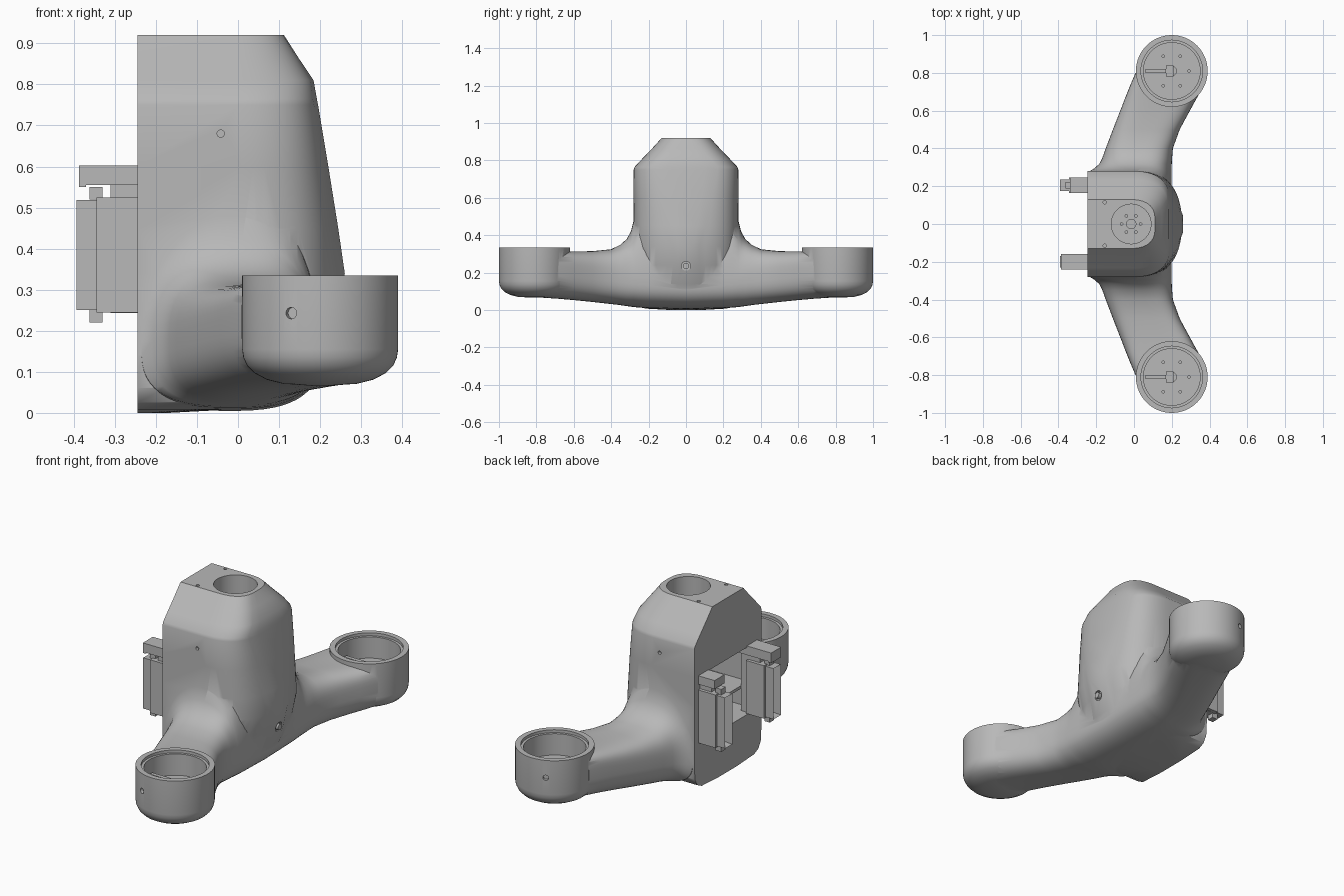
import bpy, bmesh, math
from mathutils import Matrix, Vector

cube = bpy.data.objects.get("Cube")
if cube:
    bpy.data.objects.remove(cube, do_unlink=True)

grey = bpy.data.materials.new("plain_grey")
grey.use_nodes = True
grey.diffuse_color = (0.48, 0.48, 0.48, 1)
grey.node_tree.nodes["Principled BSDF"].inputs["Base Color"].default_value = (0.48, 0.48, 0.48, 1)


def finish(name, bm):
    bmesh.ops.recalc_face_normals(bm, faces=bm.faces)
    mesh = bpy.data.meshes.new(name)
    bm.to_mesh(mesh)
    bm.free()
    mesh.materials.append(grey)
    ob = bpy.data.objects.new(name, mesh)
    bpy.context.collection.objects.link(ob)
    return ob


def loft(name, rings):
    bm = bmesh.new()
    loops = [[bm.verts.new(p) for p in ring] for ring in rings]
    n = len(loops[0])
    for a, b in zip(loops, loops[1:]):
        for i in range(n):
            j = (i + 1) % n
            bm.faces.new((a[i], a[j], b[j], b[i]))
    bm.faces.new(loops[0])
    bm.faces.new(loops[-1])
    return finish(name, bm)


def box(name, low, high, recess=False):
    bm = bmesh.new()
    low, high = Vector(low), Vector(high)
    bmesh.ops.create_cube(bm, size=1, matrix=Matrix.Translation((low + high) / 2)
                          @ Matrix.Diagonal((*(high - low), 1)))
    if recess:  # hollow out the face that looks backwards
        bm.normal_update()
        face = min(bm.faces, key=lambda f: f.calc_center_median().x)
        bmesh.ops.inset_individual(bm, faces=[face], thickness=0.012)
        bmesh.ops.translate(bm, verts=face.verts, vec=(0.04, 0, 0))
    return finish(name, bm)


def cylinder(name, centre, radius, depth, axis=(0, 0, 1), sides=48):
    bm = bmesh.new()
    turn = Vector((0, 0, 1)).rotation_difference(Vector(axis)).to_matrix().to_4x4()
    bmesh.ops.create_cone(bm, cap_ends=True, segments=sides, radius1=radius, radius2=radius,
                          depth=depth, matrix=Matrix.Translation(centre) @ turn)
    return finish(name, bm)


def combine(target, tool, operation):
    mod = target.modifiers.new(operation.lower(), 'BOOLEAN')
    mod.operation, mod.solver, mod.object = operation, 'EXACT', tool
    with bpy.context.temp_override(object=target, active_object=target):
        bpy.ops.object.modifier_apply(modifier=mod.name)
    bpy.data.objects.remove(tool, do_unlink=True)


def smooth(ob, angle):
    bpy.ops.object.select_all(action='DESELECT')
    ob.select_set(True)
    bpy.context.view_layer.objects.active = ob
    bpy.ops.object.shade_smooth_by_angle(angle=math.radians(angle))


# Tower: flat back, straight sides, soft corners and a tapering front panel
BACK = -0.245


def tower_ring(z, w, xs, xf, wf, soft=0.04):
    half = [(BACK, w)]
    a, b, c = Vector((xs, w)), Vector((xf - soft, w)), Vector((xf - soft / 4, wf))
    for i in range(13):
        t = i / 12
        half.append(tuple(a * (1 - t) ** 2 + b * 2 * t * (1 - t) + c * t * t))
    half.append((xf, wf * 0.6))
    return [(x, y, z) for x, y in half] + [(x, -y, z) for x, y in reversed(half)]


levels = [(0, .08, -.22, -.17, .03), (.008, .22, -.15, -.02, .1), (.025, .255, -.1, .11, .1),
          (.06, .275, -.05, .17, .09), (.14, .28, 0, .21, .08), (.24, .28, .02, .238, .07),
          (.34, .28, .03, .26, .07), (.45, .28, .02, .244, .1), (.6, .28, .01, .22, .14),
          (.75, .28, 0, .195, .17), (.765, .275, 0, .192, .17), (.81, .233, 0, .184, .13, .03),
          (.865, .18, -.01, .147, .08, .015), (.92, .13, -.02, .112, .03, .004)]
housing = loft("housing", [tower_ring(*v) for v in levels])

# Arms: one swept beam, rounded at the root and boxy where it meets the cups
half_arm = [(0, -.24, .2, .005, .5, 2), (.2, -.24, .2, .01, .57, 2), (.25, -.24, .2, .013, .54, 2),
            (.28, -.235, .2, .016, .48, 2), (.295, -.21, .2, .018, .42, 2.2),
            (.317, -.185, .2, .021, .38, 2.5), (.35, -.168, .202, .026, .35, 2.8),
            (.4, -.15, .206, .032, .325, 3.2), (.5, -.112, .242, .043, .315, 3.6),
            (.6, -.073, .296, .053, .313, 4), (.68, -.042, .34, .06, .315, 4.5),
            (.74, -.018, .367, .064, .318, 5), (.8, .008, .387, .068, .32, 5)]


def arm_ring(y, x0, x1, z0, z1, top_power):
    ring = []
    waist = z0 + 0.14  # rounded belly below, tall flank above
    for i in range(56):
        a = math.tau * (i + 0.5) / 56
        c, s = math.cos(a), math.sin(a)
        power, reach = (2 / 2.7, waist - z0) if s < 0 else (2 / top_power, z1 - waist)
        ring.append(((x0 + x1) / 2 + math.copysign(abs(c) ** power, c) * (x1 - x0) / 2, y,
                     waist + math.copysign(abs(s) ** power, s) * reach))
    return ring


stations = [(-s[0], *s[1:]) for s in reversed(half_arm[1:])] + half_arm
combine(housing, loft("arms", [arm_ring(*s) for s in stations]), 'UNION')

# Round cups at the arm ends
cup_profile = [(.02, .066), (.09, .071), (.13, .081), (.16, .097), (.178, .115),
               (.187, .135), (.19, .155), (.19, .335)]
CUP_X, CUP_Y = 0.2, 0.81
for side in (-1, 1):
    rings = [[(CUP_X + r * math.cos(math.tau * i / 64), side * CUP_Y + r * math.sin(math.tau * i / 64), z)
              for i in range(64)] for r, z in cup_profile]
    combine(housing, loft("cup", rings), 'UNION')

# Hollows: cups, rear opening, top bore, small screw holes
for side in (-1, 1):
    combine(housing, cylinder("cup_hollow", (CUP_X, side * CUP_Y, .27), .15, .26), 'DIFFERENCE')
    combine(housing, cylinder("cup_recess", (CUP_X, side * CUP_Y, .345), .163, .05), 'DIFFERENCE')
    combine(housing, cylinder("side_hole", (-.042, side * .28, .68), .009, .03, (0, 1, 0), 16), 'DIFFERENCE')
    direction = Vector((-.4, side, 0)).normalized()
    spot = Vector((CUP_X, side * CUP_Y, .243)) + direction * .19
    combine(housing, cylinder("cup_port", spot, .014, .03, direction, 20), 'DIFFERENCE')
    combine(housing, cylinder("top_hole", (-.155, side * .115, .92), .009, .03, sides=12), 'DIFFERENCE')
combine(housing, box("rear_opening", (-.3, -.235, .24), (.08, .235, .595)), 'DIFFERENCE')
combine(housing, cylinder("top_bore", (-.015, 0, .8), .105, .5), 'DIFFERENCE')
combine(housing, cylinder("nose_hole", (.245, 0, .235), .025, .04, (1, 0, 0), 24), 'DIFFERENCE')
smooth(housing, 35)

# Nose screw
smooth(cylinder("nose_screw", (.22, 0, .235), .016, .05, (1, 0, 0), 24), 30)

# Drilled mounting discs inside the top bore and the cups
def drilled_disc(name, x, y, z, radius, bolt_ring):
    disc = cylinder(name, (x, y, z), radius, .015)
    combine(disc, cylinder("hub_hole", (x, y, z), .025, .1, sides=24), 'DIFFERENCE')
    for i in range(6):
        a = math.tau * i / 6
        combine(disc, cylinder("bolt_hole", (x + bolt_ring * math.cos(a), y + bolt_ring * math.sin(a), z),
                               .007, .1, sides=10), 'DIFFERENCE')
    smooth(disc, 30)


drilled_disc("top_disc", -.015, 0, .81, .106, .05)
box("inner_plate", (-.2, -.24, .36), (.09, .24, .375))
for side, label in ((-1, "right"), (1, "left")):
    y = side * CUP_Y
    drilled_disc(label + "_cup_disc", CUP_X, y, .2, .151, .09)
    box(label + "_cup_rib", (CUP_X - .14, y - .01, .2), (CUP_X - .03, y + .01, .25))
    box(label + "_cup_block", (CUP_X - .03, y - .03, .2), (CUP_X + .01, y + .03, .24))

# Rear connectors on their brackets
for y, label in ((-.2, "right"), (.205, "left")):
    def part(name, x0, x1, half, z0, z1, recess=False):
        box(label + "_" + name, (x0, y - half, z0), (x1, y + half, z1), recess)
    part("bracket", -.31, -.2, .025, .243, .6)
    part("connector_body", -.345, -.24, .042, .245, .525)
    part("connector_shell", -.393, -.345, .03, .25, .518, True)
    for z in (.22, .52):
        part("connector_lug", -.362, -.33, .018, z, z + .03)
    if label == "right":
        part("bracket_tab", -.387, -.2, .042, .555, .603)
        part("bracket_lip", -.387, -.37, .042, .55, .575)
    else:
        part("bracket_cap", -.34, -.2, .042, .555, .6)
